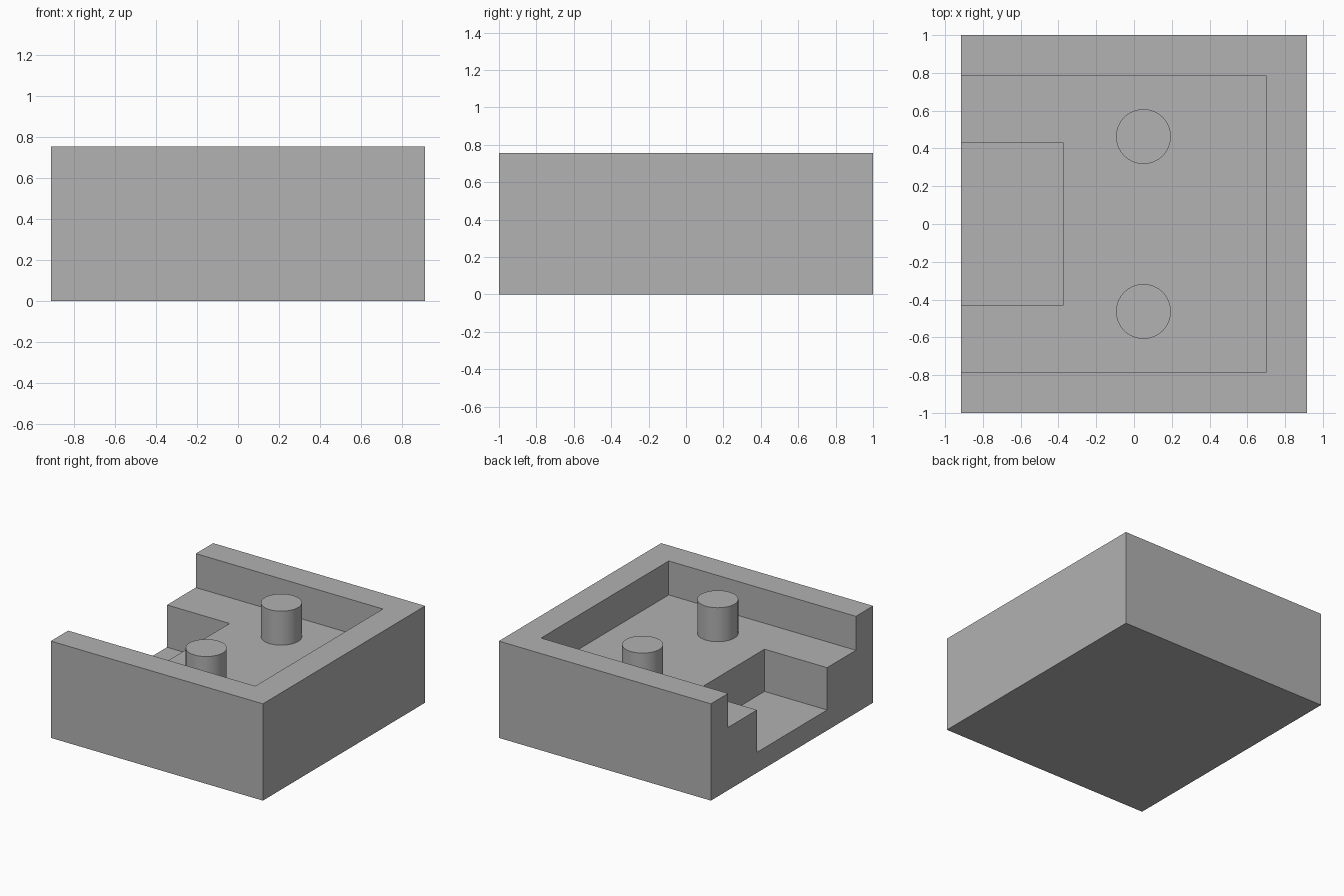
import bpy

cube = bpy.data.objects.get("Cube")
if cube:
    bpy.data.objects.remove(cube, do_unlink=True)

HALF_X, HALF_Y, HEIGHT = 0.915, 1.0, 0.755
POCKET_Z, SLOT_Z = 0.49, 0.16
OVER = 0.2  # cutter overshoot past open sides

grey = bpy.data.materials.new("plain grey")
grey.use_nodes = True
grey.diffuse_color = (0.445, 0.445, 0.445, 1)
grey.node_tree.nodes["Principled BSDF"].inputs["Base Color"].default_value = grey.diffuse_color


def box(name, low, high):
    """Box between two opposite corners."""
    bpy.ops.mesh.primitive_cube_add(size=1)
    obj = bpy.context.object
    obj.name = name
    for v in obj.data.vertices:
        v.co = [h if c > 0 else l for c, l, h in zip(v.co, low, high)]
    obj.data.materials.append(grey)
    return obj


def cut(target, cutter):
    """Subtract the cutter from the target, then discard it."""
    cutter.hide_render = True
    mod = target.modifiers.new("cut", "BOOLEAN")
    mod.operation = "DIFFERENCE"
    mod.solver = "EXACT"
    mod.object = cutter
    bpy.context.view_layer.objects.active = target
    bpy.ops.object.modifier_apply(modifier=mod.name)
    bpy.data.objects.remove(cutter, do_unlink=True)


# Solid block with a shallow pocket and a deeper slot, both open at -x
body = box("body", (-HALF_X, -HALF_Y, 0), (HALF_X, HALF_Y, HEIGHT))
cut(body, box("pocket_cutter", (-HALF_X - OVER, -0.787, POCKET_Z),
              (0.70, 0.787, HEIGHT + OVER)))
cut(body, box("slot_cutter", (-HALF_X - OVER, -0.432, SLOT_Z),
              (-0.375, 0.432, HEIGHT + OVER)))

# Two round posts on the pocket floor, flush with the rim
for name, side in (("front_post", -1), ("back_post", 1)):
    bpy.ops.mesh.primitive_cylinder_add(
        vertices=64, radius=0.145, depth=HEIGHT - POCKET_Z,
        location=(0.05, side * 0.463, (HEIGHT + POCKET_Z) / 2))
    post = bpy.context.object
    post.name = name
    post.data.materials.append(grey)
    bpy.ops.object.shade_smooth_by_angle()
